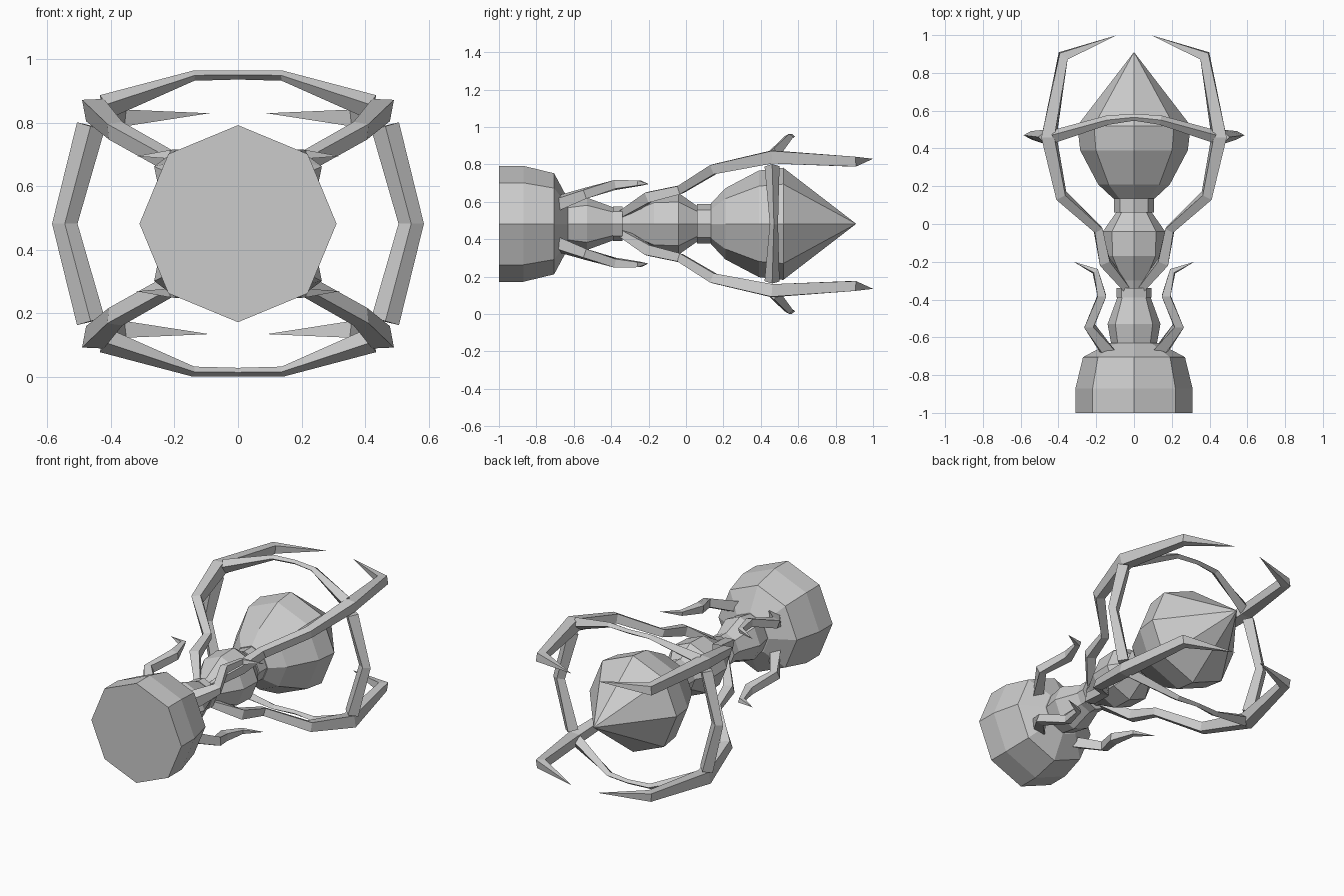
import bpy, bmesh, math
from mathutils import Vector

if "Cube" in bpy.data.objects:
    bpy.data.objects.remove(bpy.data.objects["Cube"])

ZC = 0.4825  # height of the long axis


def finish(bm, name):
    bmesh.ops.remove_doubles(bm, verts=bm.verts, dist=1e-5)
    bmesh.ops.recalc_face_normals(bm, faces=bm.faces)
    me = bpy.data.meshes.new(name)
    bm.to_mesh(me)
    bm.free()
    ob = bpy.data.objects.new(name, me)
    bpy.context.collection.objects.link(ob)
    return ob


def skin(name, rings):
    """Bridge a list of equal-length rings and cap the ends."""
    bm = bmesh.new()
    loops = [[bm.verts.new(p) for p in r] for r in rings]
    n = len(loops[0])
    for a, b in zip(loops, loops[1:]):
        for i in range(n):
            j = (i + 1) % n
            bm.faces.new((a[i], a[j], b[j], b[i]))
    bm.faces.new(loops[0])
    bm.faces.new(loops[-1])
    bmesh.ops.dissolve_degenerate(bm, dist=1e-5, edges=bm.edges)
    return finish(bm, name)


def turned(name, profile, sides=8):
    """Octagonal turned solid along y from (y, radius) pairs."""
    skin(name, [[(r * math.cos(k * math.tau / sides), y,
                  ZC + r * math.sin(k * math.tau / sides)) for k in range(sides)]
                for y, r in profile])


def blade(name, path, sx=1, sz=1):
    """Diamond-section blade; path rows are x, y, z, radial half, cross half."""
    pts = [Vector((x * sx, y, (z - ZC) * sz)) for x, y, z, _, _ in path]
    rings = []
    for i, p in enumerate(pts):
        d0 = (p - pts[max(i - 1, 0)]).normalized()
        d1 = (pts[min(i + 1, len(pts) - 1)] - p).normalized()
        t = (d0 + d1).normalized()
        out = Vector((p.x, 0, p.z))
        u = (out - t * out.dot(t)).normalized()
        v = t.cross(u)
        a, b = path[i][3:]
        c = p + Vector((0, 0, ZC))
        rings.append([c + u * a, c + v * b, c - u * a, c - v * b])
    skin(name, rings)


# Central turned pieces
turned("pommel_base", [(-1, .31), (-.87, .31), (-.705, .27), (-.63, .13)])
turned("lower_grip", [(-.64, .12), (-.53, .14), (-.38, .085)])
turned("lower_collar", [(-.39, .093), (-.34, .093)])
turned("middle_bulb", [(-.34, .07), (-.30, .085), (-.17, .16), (-.04, .165), (.06, .095)])
turned("upper_collar", [(.06, .105), (.135, .105)])
turned("pointed_gem", [(.135, .11), (.21, .19), (.39, .285), (.52, .30), (.91, 0)])

# Four long prongs and four small thorns, mirrored in x and z
prong = [(.04, -.34, .53, .03, .02), (.155, -.2, .625, .04, .04),
         (.19, -.03, .665, .03, .035), (.385, .15, .775, .04, .035),
         (.45, .46, .84, .052, .045), (.375, .89, .815, .035, .04),
         (.09, 1.0, .83, 0, 0)]
thorn = [(.13, -.69, .59, .035, .06), (.235, -.54, .645, .035, .035),
         (.17, -.38, .69, .035, .03), (.205, -.25, .70, .018, .022),
         (.32, -.2, .695, 0, 0)]
for sx in (1, -1):
    for sz in (1, -1):
        blade("prong", prong, sx, sz)
        blade("thorn", thorn, sx, sz)

# Cage ring: side bars, then arched top and bottom bars
side = [(.463, .46, .79, .045, .04), (.545, .47, ZC, .04, .022),
        (.463, .46, 2 * ZC - .79, .045, .04)]
arch = [(.42, .465, .85, .04, .035), (.14, .55, .948, .016, .025),
        (0, .565, .95, .014, .018), (-.14, .55, .948, .016, .025),
        (-.42, .465, .85, .04, .035)]
for s in (1, -1):
    blade("side_bar", side, sx=s)
    blade("arch_bar", arch, sz=s)
